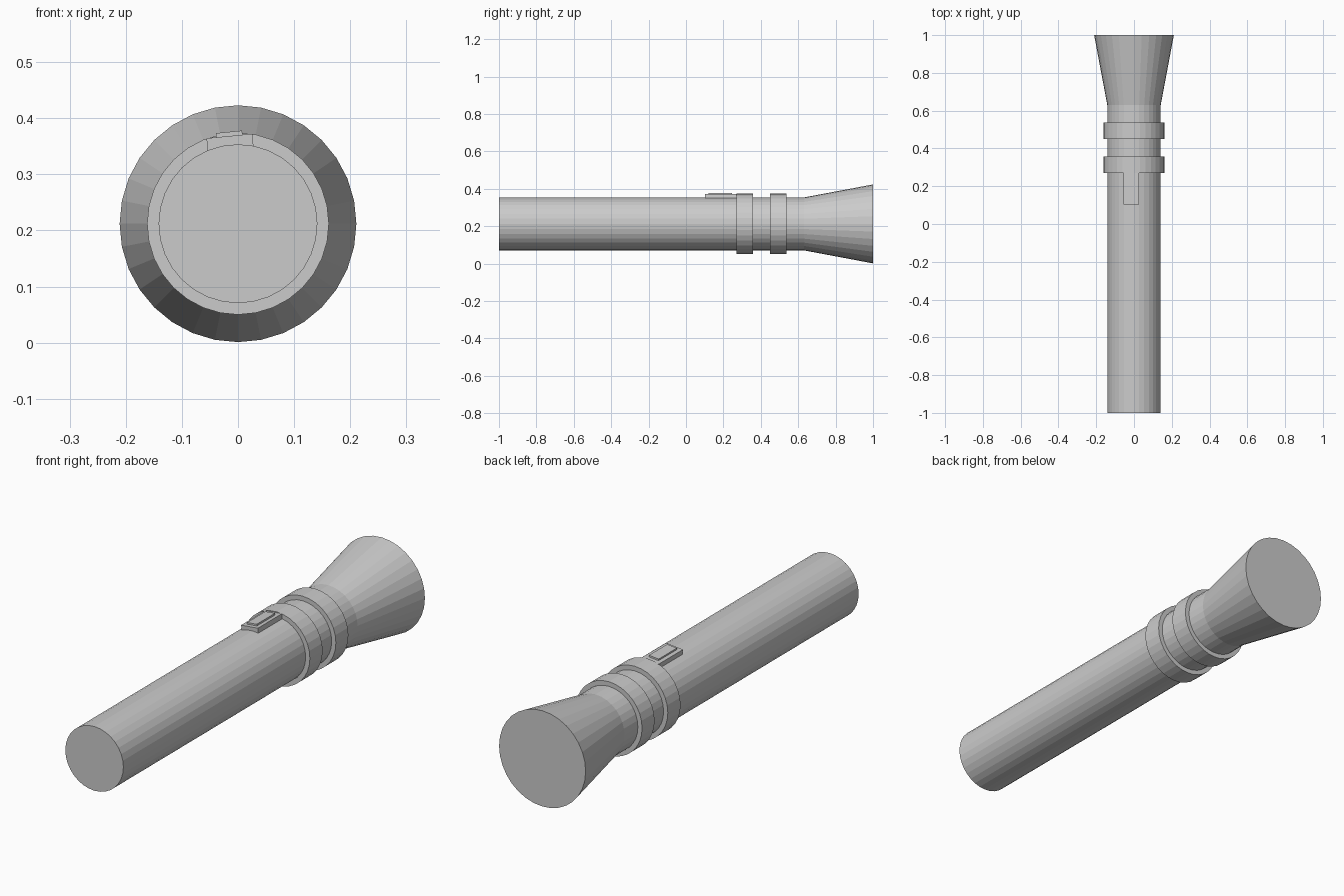
import bpy, bmesh
from math import sin, cos, pi, radians
from mathutils import Matrix

if "Cube" in bpy.data.objects:
    bpy.data.objects.remove(bpy.data.objects["Cube"])

SIDES = 32
AXIS_Z = 0.212  # height of the torch axis


def lathe(name, profile, closed=False):
    """Spin (radius, y) points around the torch axis, capped or closed into a ring."""
    bm = bmesh.new()
    loops = []
    for r, y in profile:
        loops.append([bm.verts.new((r * sin(2 * pi * i / SIDES), y,
                                    AXIS_Z + r * cos(2 * pi * i / SIDES)))
                      for i in range(SIDES)])
    pairs = list(zip(loops, loops[1:]))
    if closed:
        pairs.append((loops[-1], loops[0]))
    else:
        bm.faces.new(loops[0])
        bm.faces.new(loops[-1])
    for a, b in pairs:
        for i in range(SIDES):
            j = (i + 1) % SIDES
            bm.faces.new((a[i], a[j], b[j], b[i]))
    return finish(name, bm)


def finish(name, bm):
    bmesh.ops.recalc_face_normals(bm, faces=bm.faces)
    mesh = bpy.data.meshes.new(name)
    bm.to_mesh(mesh)
    bm.free()
    obj = bpy.data.objects.new(name, mesh)
    bpy.context.collection.objects.link(obj)
    return obj


def radial_block(name, width, y0, y1, r0, r1, angle=radians(5.625)):
    """Box seated on the barrel, turned about the axis to lie on one facet."""
    bm = bmesh.new()
    bmesh.ops.create_cube(bm, size=1)
    bm.transform(Matrix.Translation((0, 0, AXIS_Z))
                 @ Matrix.Rotation(-angle, 4, 'Y')
                 @ Matrix.Translation((0, (y0 + y1) / 2, (r0 + r1) / 2))
                 @ Matrix.Diagonal((width, y1 - y0, r1 - r0, 1)))
    return finish(name, bm)


# barrel with flared lamp head
lathe("barrel_and_head", [(0.1415, -1), (0.1415, 0.63), (0.211, 1)])

# two collar rings
for name, y0, y1 in (("rear_collar", 0.269, 0.358), ("front_collar", 0.45, 0.537)):
    lathe(name, [(0.1415, y0), (0.162, y0), (0.162, y1), (0.1415, y1)], closed=True)

# sliding switch: base plate and raised button
radial_block("switch_plate", 0.082, 0.102, 0.272, 0.134, 0.157)
radial_block("switch_button", 0.047, 0.12, 0.247, 0.155, 0.1645)
